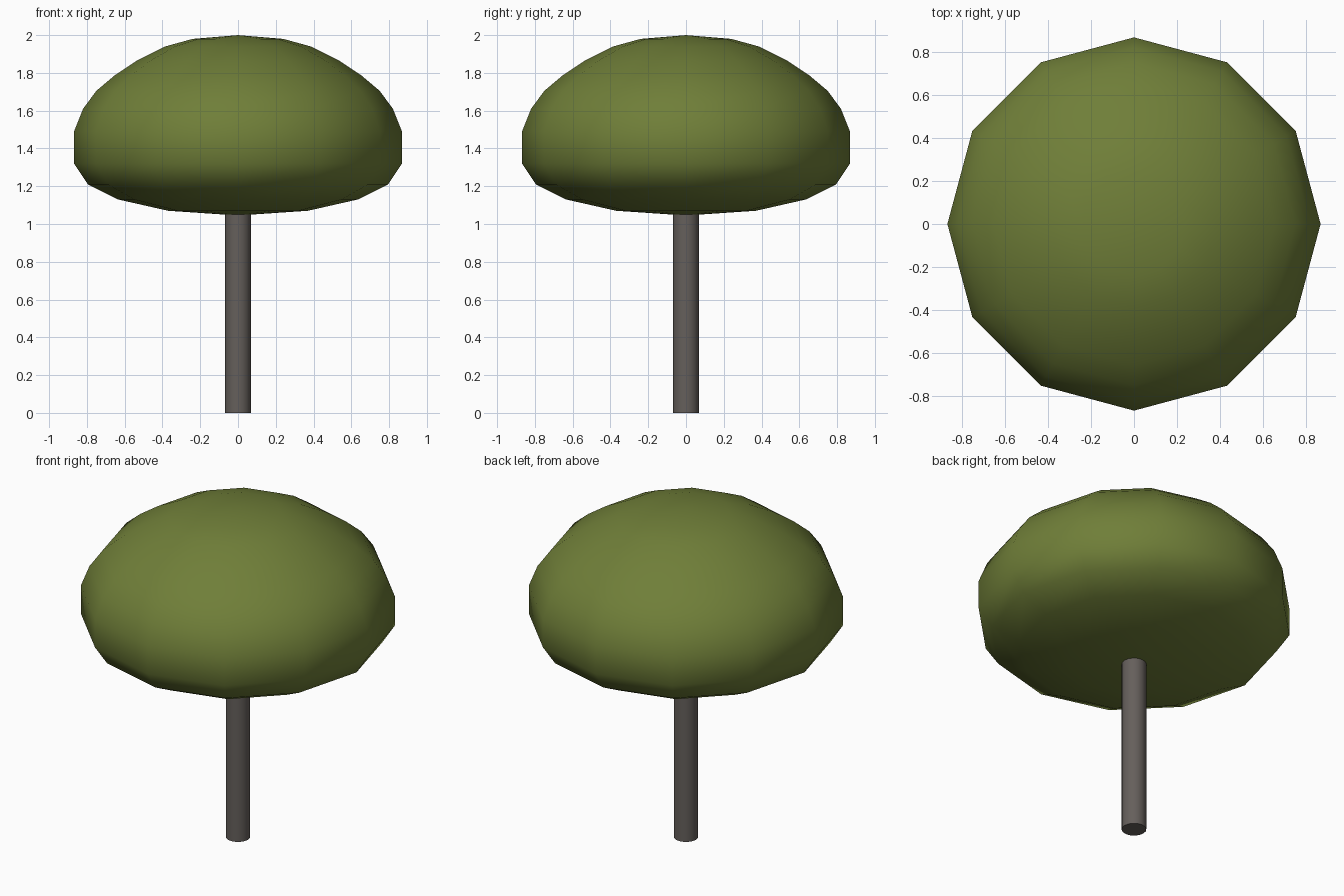
import bpy, bmesh, math

if "Cube" in bpy.data.objects:
    bpy.data.objects.remove(bpy.data.objects["Cube"])


def material(name, rgb):
    mat = bpy.data.materials.new(name)
    mat.diffuse_color = (*rgb, 1)
    mat.use_nodes = True
    mat.node_tree.nodes["Principled BSDF"].inputs["Base Color"].default_value = mat.diffuse_color
    return mat


def lathe(name, profile, sides, mat, sharp_angle):
    """Spin an (r, z) profile, listed bottom to top, about the z axis."""
    bm = bmesh.new()
    rings = []
    for r, z in profile:
        count = sides if r else 1
        rings.append([bm.verts.new((r * math.cos(2 * math.pi * i / sides),
                                    r * math.sin(2 * math.pi * i / sides), z))
                      for i in range(count)])
    for low, high in zip(rings, rings[1:]):
        for i in range(sides):
            j = (i + 1) % sides
            loop = [low[i % len(low)], low[j % len(low)],
                    high[j % len(high)], high[i % len(high)]]
            bm.faces.new(list(dict.fromkeys(loop)))
    # Close open ends
    if len(rings[0]) > 1:
        bm.faces.new(rings[0][::-1])
    if len(rings[-1]) > 1:
        bm.faces.new(rings[-1])
    bmesh.ops.recalc_face_normals(bm, faces=bm.faces)
    mesh = bpy.data.meshes.new(name)
    bm.to_mesh(mesh)
    bm.free()
    mesh.materials.append(mat)
    obj = bpy.data.objects.new(name, mesh)
    bpy.context.collection.objects.link(obj)
    bpy.ops.object.select_all(action='DESELECT')
    obj.select_set(True)
    bpy.context.view_layer.objects.active = obj
    bpy.ops.object.shade_smooth_by_angle(angle=math.radians(sharp_angle))
    return obj


leaf_green = material("leaf_green", (0.16, 0.21, 0.04))
bark = material("bark", (0.13, 0.115, 0.105))

# Trunk: plain cylinder reaching just inside the canopy
lathe("trunk", [(0.068, 0), (0.068, 1.07)], 16, bark, 40)

# Canopy: low-poly twelve-sided dome with a shallow rounded underside
lathe("canopy", [(0, 1.045), (0.37, 1.07), (0.635, 1.13), (0.795, 1.21),
                 (0.868, 1.32), (0.868, 1.49), (0.82, 1.61), (0.75, 1.705),
                 (0.655, 1.785), (0.535, 1.865), (0.385, 1.94),
                 (0.24, 1.98), (0, 2.0)], 12, leaf_green, 80)
